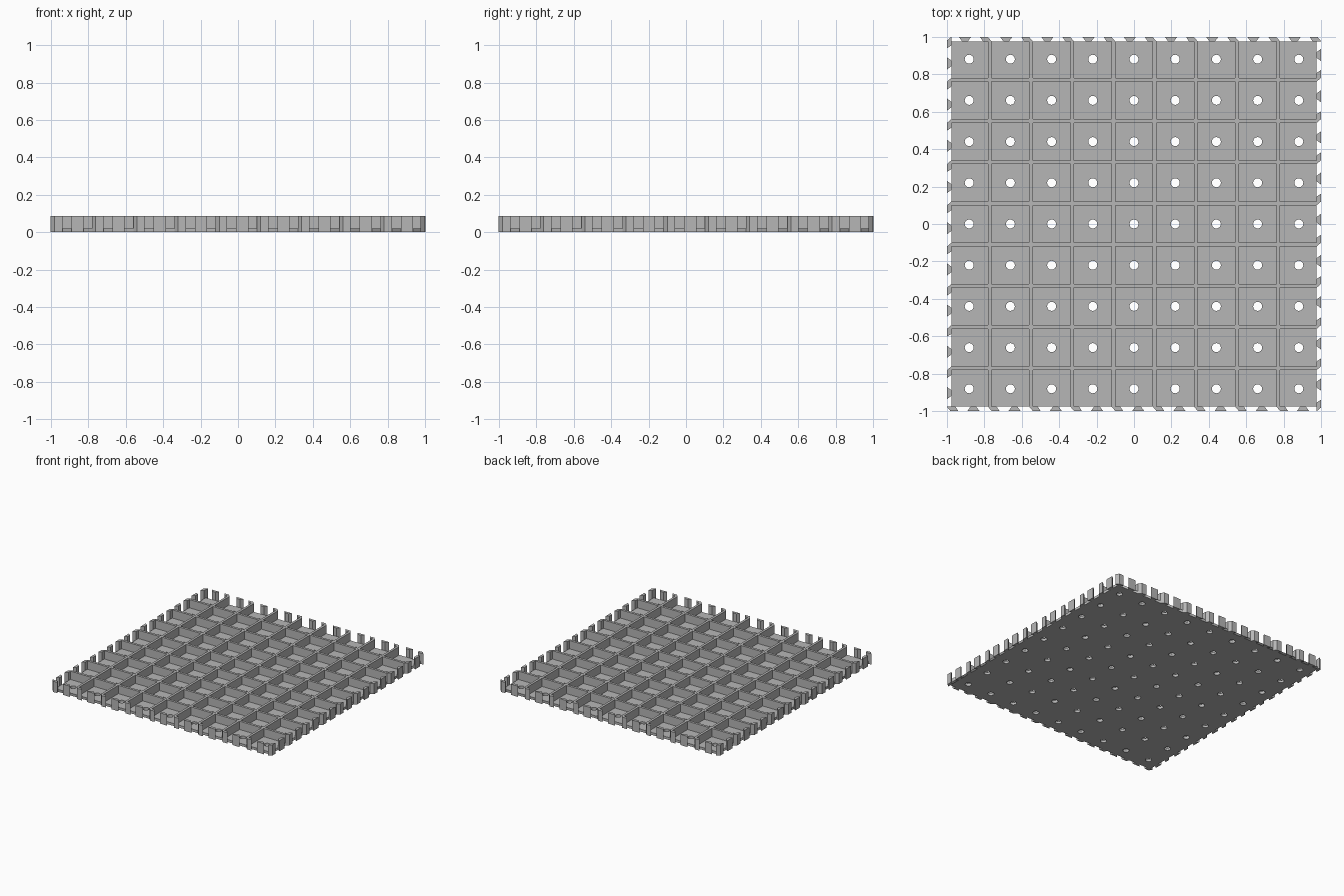
import bpy, bmesh
from math import cos, sin, pi

if "Cube" in bpy.data.objects:
    bpy.data.objects.remove(bpy.data.objects["Cube"], do_unlink=True)

CELLS = 9
PITCH = 0.2203
HEIGHT = 0.088
FLOOR = 0.02
EDGE = 0.977          # half width of the floor
HALF = CELLS / 2 * PITCH
WALL = 0.01           # half thickness of a wall

grey = bpy.data.materials.new("plain_grey")
grey.use_nodes = True
colour = (0.47, 0.47, 0.47, 1)
grey.diffuse_color = colour
grey.node_tree.nodes["Principled BSDF"].inputs["Base Color"].default_value = colour


def prism(bm, outline, z0, z1):
    """Close a flat outline into an upright solid."""
    low = [bm.verts.new((x, y, z0)) for x, y in outline]
    high = [bm.verts.new((x, y, z1)) for x, y in outline]
    bm.faces.new(low[::-1])
    bm.faces.new(high)
    n = len(outline)
    for i in range(n):
        j = (i + 1) % n
        bm.faces.new((low[i], low[j], high[j], high[i]))


def rect(x0, x1, y0, y1):
    return [(x0, y0), (x1, y0), (x1, y1), (x0, y1)]


def finish(name, bm):
    bmesh.ops.recalc_face_normals(bm, faces=bm.faces)
    mesh = bpy.data.meshes.new(name)
    bm.to_mesh(mesh)
    bm.free()
    mesh.materials.append(grey)
    obj = bpy.data.objects.new(name, mesh)
    bpy.context.collection.objects.link(obj)


# Floor: a filled flat curve with one round hole per cell
curve = bpy.data.curves.new("floor_plate", "CURVE")
curve.dimensions = "2D"
curve.fill_mode = "BOTH"
curve.extrude = FLOOR / 2


def spline(points):
    s = curve.splines.new("POLY")
    s.points.add(len(points) - 1)
    for p, (x, y) in zip(s.points, points):
        p.co = (x, y, 0, 1)
    s.use_cyclic_u = True


spline(rect(-EDGE, EDGE, -EDGE, EDGE))
centres = [(i - (CELLS - 1) / 2) * PITCH for i in range(CELLS)]
for cx in centres:
    for cy in centres:
        spline([(cx + 0.024 * cos(a * pi / 8), cy + 0.024 * sin(a * pi / 8))
                for a in range(16)])
curve.materials.append(grey)
floor = bpy.data.objects.new("floor_plate", curve)
bpy.context.collection.objects.link(floor)
floor.location.z = FLOOR / 2
bpy.ops.object.select_all(action="DESELECT")
floor.select_set(True)
bpy.context.view_layer.objects.active = floor
bpy.ops.object.convert(target="MESH")

# Divider walls: full rows one way, short pieces between them the other way
bm = bmesh.new()
lines = [-HALF + i * PITCH for i in range(1, CELLS)]
for y in lines:
    prism(bm, rect(-EDGE, EDGE, y - WALL, y + WALL), FLOOR, HEIGHT)
stops = [-EDGE - WALL] + lines + [EDGE + WALL]
for x in lines:
    for a, b in zip(stops, stops[1:]):
        prism(bm, rect(x - WALL, x + WALL, a + WALL, b - WALL), FLOOR, HEIGHT)
finish("divider_walls", bm)

# Edge connectors: a hook at each wall line and a dovetail tooth in each cell
hook = [(-0.01, -0.976), (0.01, -1), (0.052, -1), (0.037, -EDGE), (0.01, -0.976)]
tooth = [(-0.01, -1), (0.055, -1), (0.038, -EDGE), (0.007, -EDGE)]
for side, (c, s) in {"front": (1, 0), "left": (0, 1),
                     "back": (-1, 0), "right": (0, -1)}.items():
    for name, shape, start in (("hooks", hook, -HALF), ("teeth", tooth, centres[0])):
        bm = bmesh.new()
        for i in range(CELLS):
            moved = [(x + start + i * PITCH, y) for x, y in shape]
            prism(bm, [(c * x - s * y, s * x + c * y) for x, y in moved], 0, HEIGHT)
        finish(f"{side}_{name}", bm)
